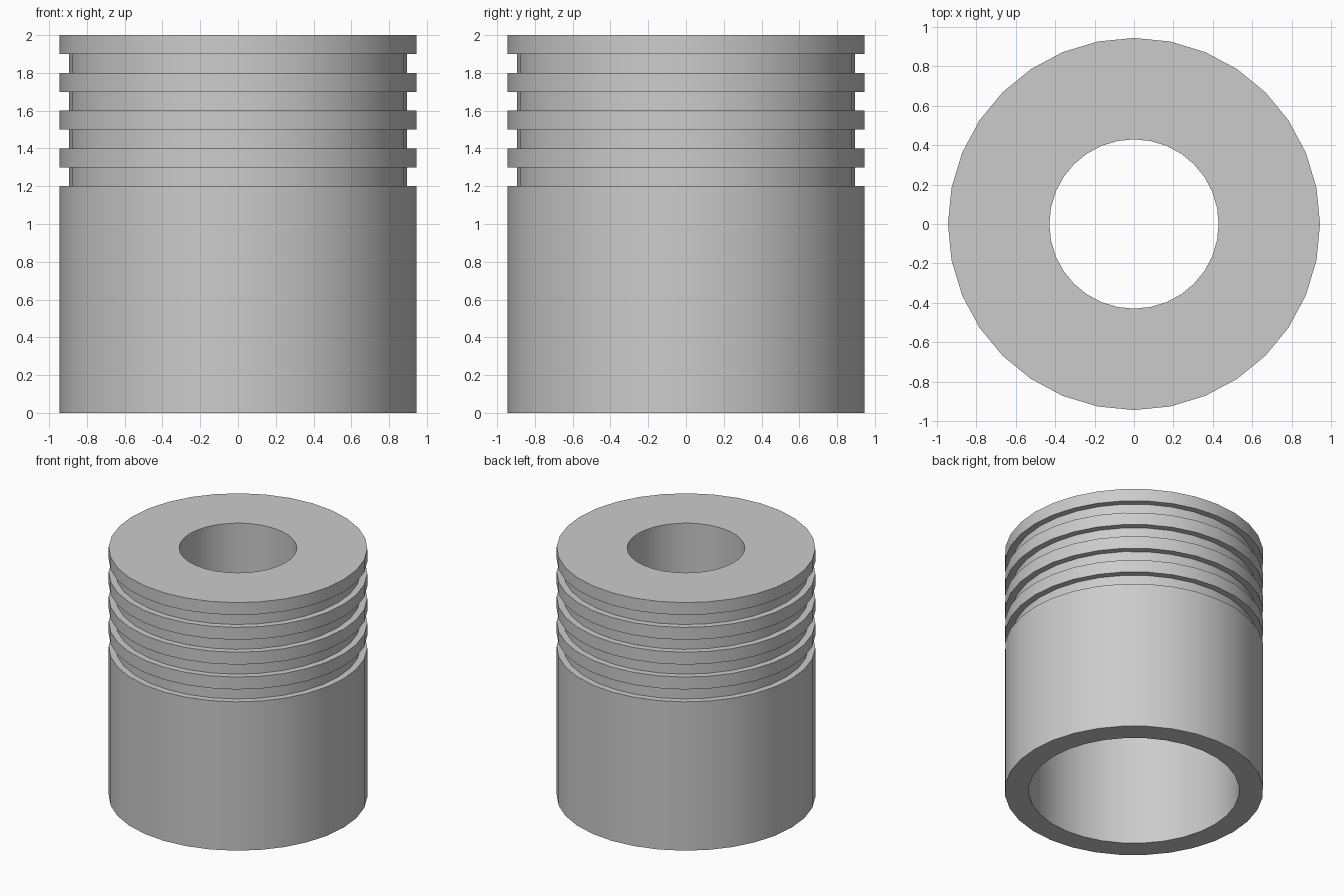
import bpy
import bmesh
from math import cos, sin, tau, radians

cube = bpy.data.objects.get("Cube")
if cube:
    bpy.data.objects.remove(cube, do_unlink=True)

SIDES = 32
OUTER, GROOVE, HOLE, BORE = 0.945, 0.895, 0.43, 0.77
HEIGHT, CEILING, STEP = 2.0, 1.2, 0.1

# Grey metal
metal = bpy.data.materials.new("grey metal")
metal.use_nodes = True
grey = (0.6, 0.6, 0.6, 1)
metal.diffuse_color = grey
metal.node_tree.nodes["Principled BSDF"].inputs["Base Color"].default_value = grey

# Closed cross-section: skirt, four ring grooves, crown, hole, wide lower bore
profile = [(BORE, 0), (OUTER, 0)]
for i in range(4):
    low = CEILING + 2 * i * STEP
    high = low + STEP
    profile += [(OUTER, low), (GROOVE, low), (GROOVE, high), (OUTER, high)]
profile += [(OUTER, HEIGHT), (HOLE, HEIGHT), (HOLE, CEILING), (BORE, CEILING)]

# Revolve the cross-section
bm = bmesh.new()
rings = [[bm.verts.new((r * cos(tau * k / SIDES), r * sin(tau * k / SIDES), z))
          for k in range(SIDES)] for r, z in profile]
for i, ring in enumerate(rings):
    above = rings[(i + 1) % len(rings)]
    for k in range(SIDES):
        n = (k + 1) % SIDES
        bm.faces.new((ring[k], ring[n], above[n], above[k]))
bmesh.ops.recalc_face_normals(bm, faces=bm.faces)
mesh = bpy.data.meshes.new("grooved_sleeve")
bm.to_mesh(mesh)
bm.free()
mesh.materials.append(metal)

sleeve = bpy.data.objects.new("grooved_sleeve", mesh)
bpy.context.collection.objects.link(sleeve)
bpy.ops.object.select_all(action="DESELECT")
sleeve.select_set(True)
bpy.context.view_layer.objects.active = sleeve
bpy.ops.object.shade_smooth_by_angle(angle=radians(30))
